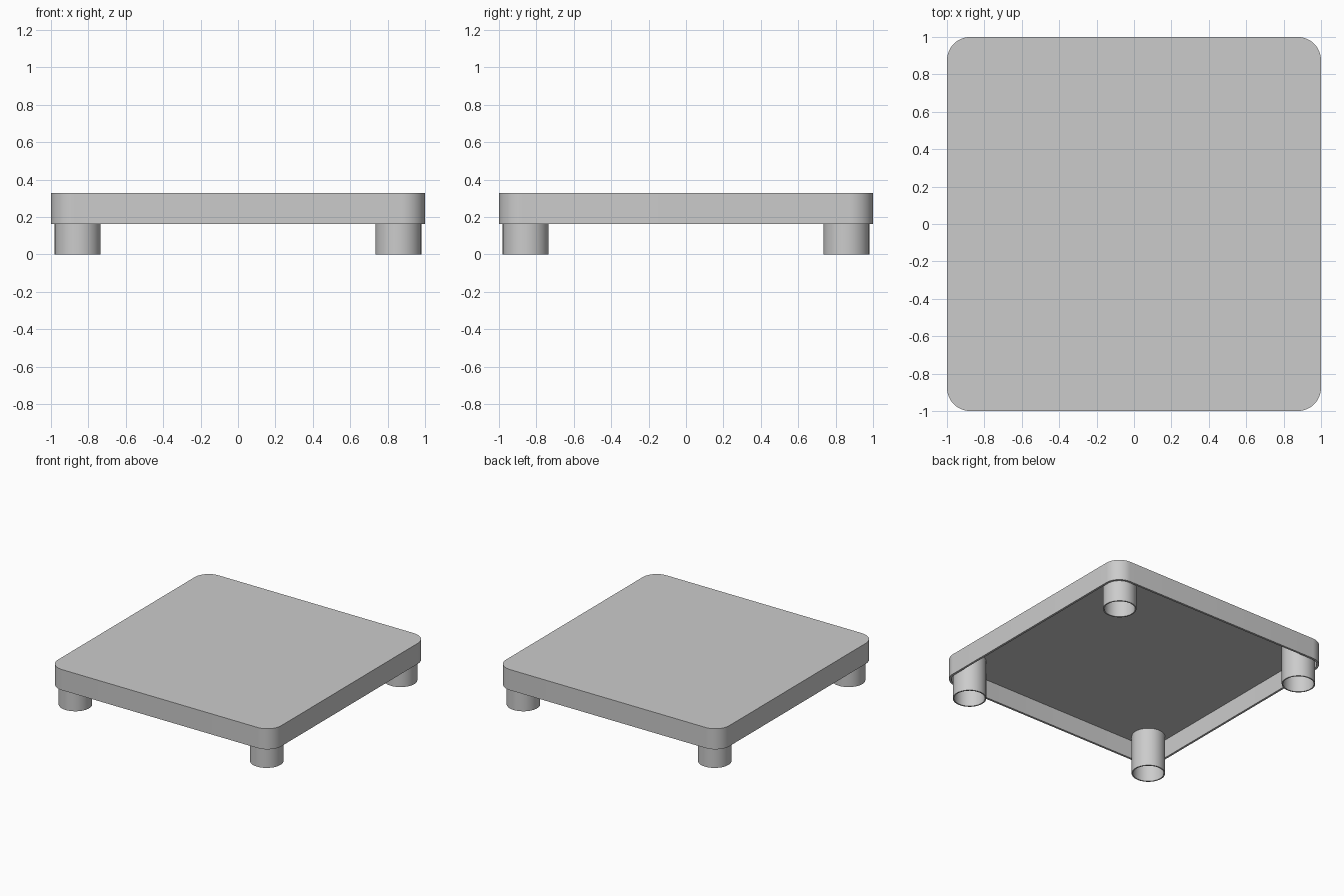
import bpy
import bmesh
from math import cos, sin, pi, radians

cube = bpy.data.objects.get("Cube")
if cube:
    bpy.data.objects.remove(cube, do_unlink=True)

HEIGHT, RIM, CEILING = 0.33, 0.163, 0.312
WALL = 0.017
CORNER = 0.125
LEG_POS, LEG_RADIUS, LEG_WALL = 0.857, 0.123, 0.01

grey = bpy.data.materials.new("light grey")
grey.use_nodes = True
grey.diffuse_color = (0.6, 0.6, 0.6, 1)
grey.node_tree.nodes["Principled BSDF"].inputs["Base Color"].default_value = (0.6, 0.6, 0.6, 1)


def rounded_square(half, radius, steps=12):
    """Outline of a square with round corners; half == radius gives a circle."""
    c = half - radius
    points = []
    for q in range(4):
        mid = (q + 0.5) * pi / 2
        cx, cy = c * (1 if cos(mid) > 0 else -1), c * (1 if sin(mid) > 0 else -1)
        last = steps if c == 0 else steps + 1
        for i in range(last):
            a = (q + i / steps) * pi / 2
            points.append((cx + radius * cos(a), cy + radius * sin(a)))
    return points


def loft(name, sections, closed, location=(0, 0, 0)):
    """Join outlines (points, z) with side walls; closed joins last to first, else ends are capped."""
    bm = bmesh.new()
    rings = [[bm.verts.new((x, y, z)) for x, y in pts] for pts, z in sections]
    pairs = list(zip(rings, rings[1:]))
    if closed:
        pairs.append((rings[-1], rings[0]))
    else:
        bm.faces.new(rings[0])
        bm.faces.new(rings[-1])
    for a, b in pairs:
        n = len(a)
        for i in range(n):
            j = (i + 1) % n
            bm.faces.new((a[i], a[j], b[j], b[i]))
    bmesh.ops.recalc_face_normals(bm, faces=bm.faces)
    mesh = bpy.data.meshes.new(name)
    bm.to_mesh(mesh)
    bm.free()
    mesh.materials.append(grey)
    obj = bpy.data.objects.new(name, mesh)
    obj.location = location
    bpy.context.collection.objects.link(obj)
    bpy.ops.object.select_all(action="DESELECT")
    obj.select_set(True)
    bpy.context.view_layer.objects.active = obj
    bpy.ops.object.shade_smooth_by_angle(angle=radians(30))
    return obj


# Hollow table top: top face, outer skirt, rim, inner skirt, underside
outer = rounded_square(1, CORNER)
inner = rounded_square(1 - WALL, CORNER - WALL)
loft("table_top", [(outer, HEIGHT), (outer, RIM), (inner, RIM), (inner, CEILING)], False)

# Four open tubular legs reaching up to the underside
tube_out = rounded_square(LEG_RADIUS, LEG_RADIUS)
tube_in = rounded_square(LEG_RADIUS - LEG_WALL, LEG_RADIUS - LEG_WALL)
leg_top = CEILING + 0.004
for depth, sy in (("front", -1), ("back", 1)):
    for side, sx in (("right", -1), ("left", 1)):
        loft(f"{depth}_{side}_leg",
             [(tube_out, 0), (tube_out, leg_top), (tube_in, leg_top), (tube_in, 0)],
             True, (sx * LEG_POS, sy * LEG_POS, 0))
